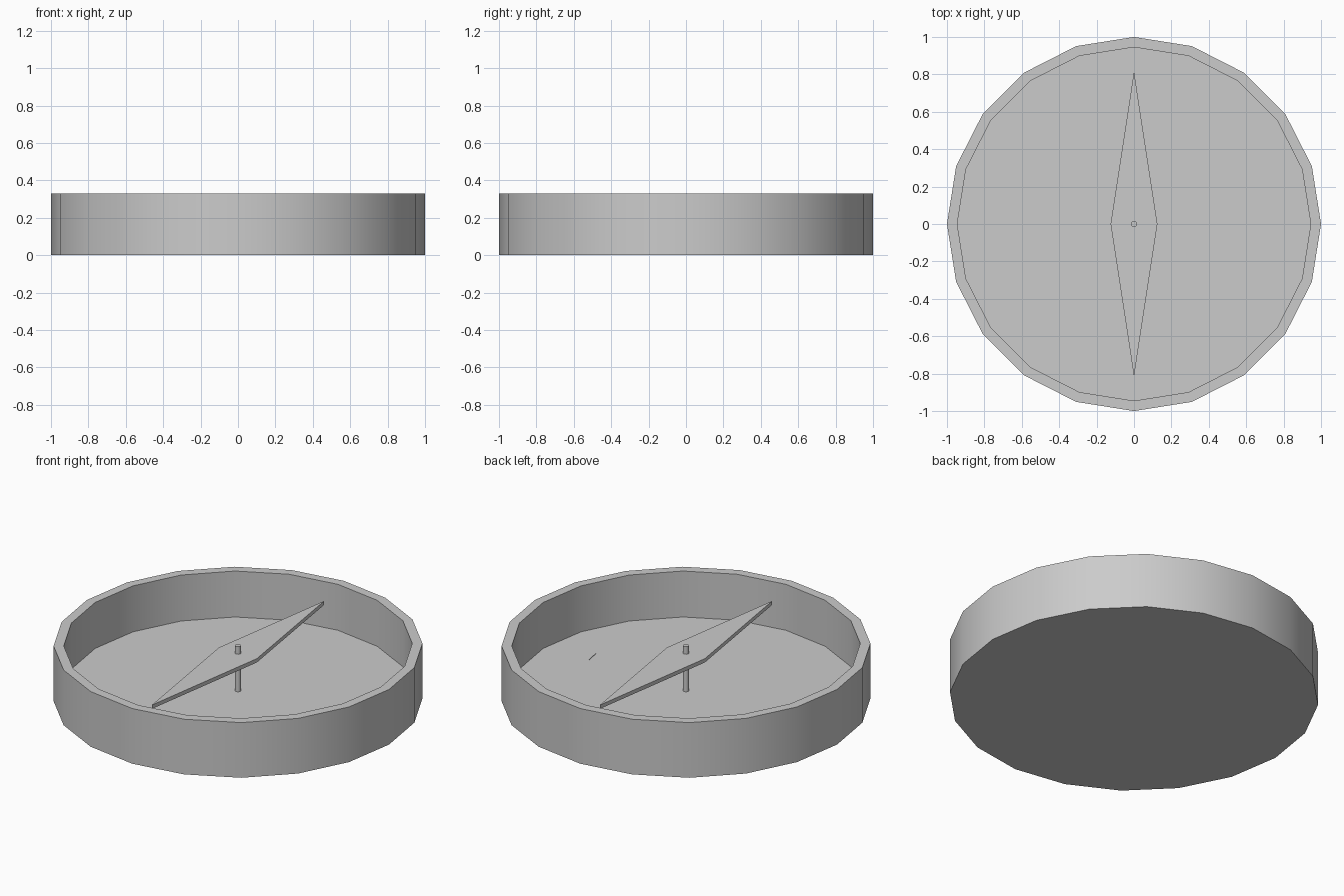
import bpy
import bmesh
import math

SIDES = 20
WALL = 0.055
HEIGHT = 0.33

if "Cube" in bpy.data.objects:
    bpy.data.objects.remove(bpy.data.objects["Cube"], do_unlink=True)

grey = bpy.data.materials.new("plain grey")
grey.use_nodes = True
grey.diffuse_color = (0.6, 0.6, 0.6, 1)
grey.node_tree.nodes["Principled BSDF"].inputs["Base Color"].default_value = (0.6, 0.6, 0.6, 1)


def finish(name, bm, smooth=True):
    """Turn a bmesh into a named grey object."""
    bmesh.ops.recalc_face_normals(bm, faces=bm.faces)
    mesh = bpy.data.meshes.new(name)
    bm.to_mesh(mesh)
    bm.free()
    mesh.materials.append(grey)
    obj = bpy.data.objects.new(name, mesh)
    bpy.context.collection.objects.link(obj)
    if smooth:
        bpy.ops.object.select_all(action='DESELECT')
        obj.select_set(True)
        bpy.context.view_layer.objects.active = obj
        bpy.ops.object.shade_smooth_by_angle(angle=math.radians(30))
    return obj


def turned(name, profile, sides):
    """Revolve a (radius, z) profile and cap both ends."""
    bm = bmesh.new()
    rings = []
    for r, z in profile:
        angles = [math.tau * i / sides for i in range(sides)]
        rings.append([bm.verts.new((r * math.cos(a), r * math.sin(a), z)) for a in angles])
    for low, high in zip(rings, rings[1:]):
        for i in range(sides):
            j = (i + 1) % sides
            bm.faces.new((low[i], low[j], high[j], high[i]))
    bm.faces.new(rings[0])
    bm.faces.new(rings[-1])
    return finish(name, bm)


def plate(name, outline, bottom, thickness):
    """Extrude a flat outline upward."""
    bm = bmesh.new()
    face = bm.faces.new([bm.verts.new((x, y, bottom)) for x, y in outline])
    extruded = bmesh.ops.extrude_face_region(bm, geom=[face], use_keep_orig=True)
    top = [v for v in extruded["geom"] if isinstance(v, bmesh.types.BMVert)]
    bmesh.ops.translate(bm, verts=top, vec=(0, 0, thickness))
    return finish(name, bm, smooth=False)


# Open round case with a raised floor
inner = 1 - WALL
turned("case", [(1, 0), (1, HEIGHT), (inner, HEIGHT), (inner, WALL)], SIDES)

# Central pin
turned("pin", [(0.016, WALL), (0.016, 0.325)], 16)

# Diamond needle balanced on the pin
plate("needle", [(0.125, 0), (0, 0.815), (-0.125, 0), (0, -0.815)], 0.257, 0.023)

# Small sliver on the floor
plate("floor_mark", [(0.655, -0.02), (0.672, -0.11), (0.695, -0.13), (0.67, -0.06)], WALL, 0.003)
